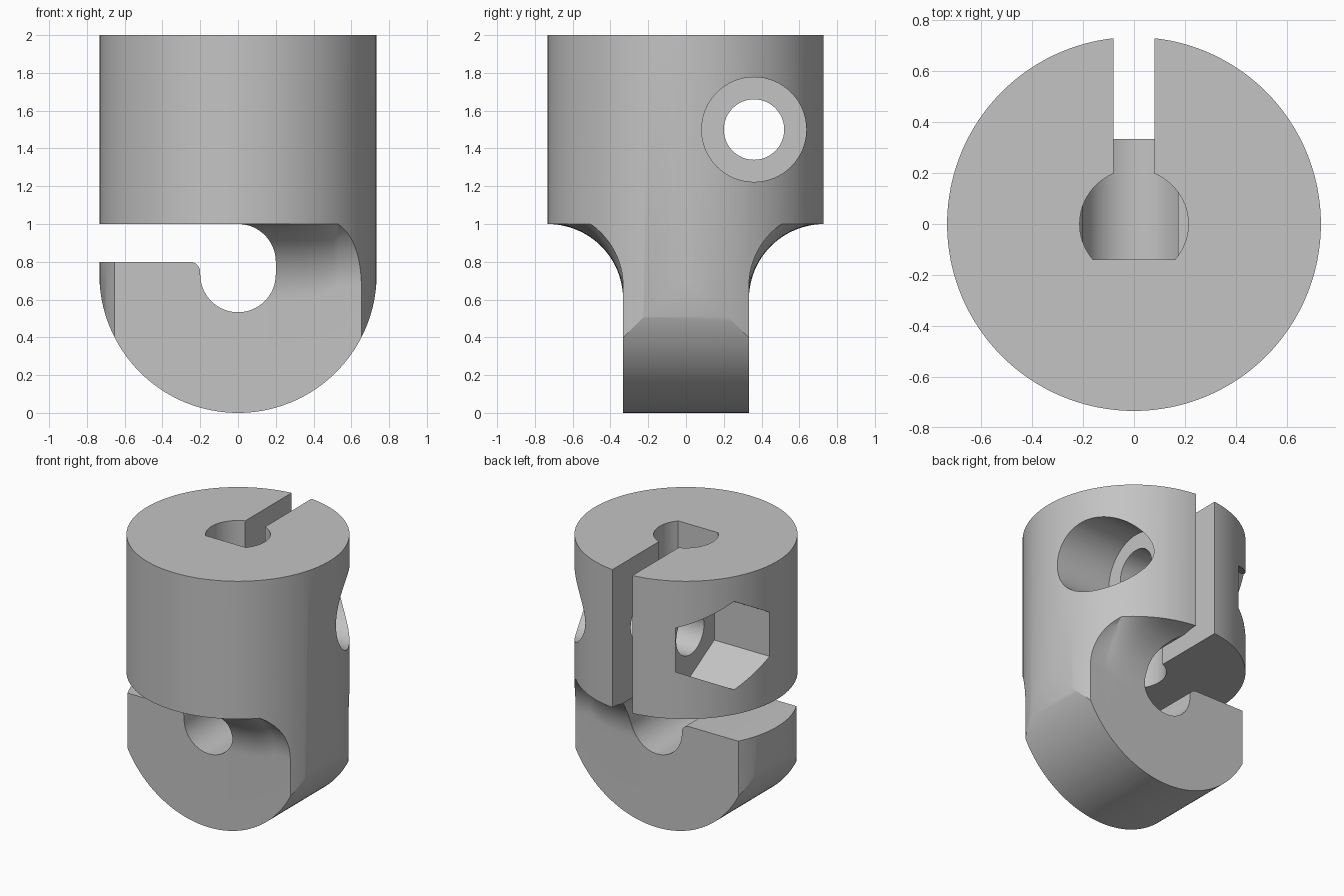
import bpy, bmesh, math
from mathutils import Vector

if "Cube" in bpy.data.objects:
    bpy.data.objects.remove(bpy.data.objects["Cube"], do_unlink=True)

R = 0.733        # body radius
HALF = 0.333     # half thickness of the hook
BLEND = 0.4      # radius between hook and body

grey = bpy.data.materials.new("plain grey")
grey.use_nodes = True
grey.diffuse_color = (0.55, 0.55, 0.55, 1)
grey.node_tree.nodes["Principled BSDF"].inputs["Base Color"].default_value = (0.55, 0.55, 0.55, 1)


def arc(cx, cy, r, a, b, n):
    """Points on an arc from angle a to b in degrees."""
    angles = [math.radians(a + (b - a) * i / n) for i in range(n + 1)]
    return [(cx + r * math.cos(t), cy + r * math.sin(t)) for t in angles]


def loft(name, rings):
    """Closed solid through rings with equal point counts."""
    bm = bmesh.new()
    loops = [[bm.verts.new(p) for p in ring] for ring in rings]
    n = len(loops[0])
    for a, b in zip(loops, loops[1:]):
        for i in range(n):
            j = (i + 1) % n
            bm.faces.new((a[i], a[j], b[j], b[i]))
    bm.faces.new(loops[0])
    bm.faces.new(loops[-1])
    bmesh.ops.recalc_face_normals(bm, faces=bm.faces)
    mesh = bpy.data.meshes.new(name)
    bm.to_mesh(mesh)
    bm.free()
    obj = bpy.data.objects.new(name, mesh)
    bpy.context.collection.objects.link(obj)
    return obj


def prism(name, profile, axis, lo, hi):
    """Extrude a 2D profile along x, y or z."""
    place = {"x": lambda u, v, w: Vector((w, u, v)),
             "y": lambda u, v, w: Vector((u, w, v)),
             "z": lambda u, v, w: Vector((u, v, w))}[axis]
    return loft(name, [[place(u, v, w) for u, v in profile] for w in (lo, hi)])


def box(x0, x1, y0, y1):
    return [(x0, y0), (x1, y0), (x1, y1), (x0, y1)]


def circle(cx, cy, r, n, start=0):
    return arc(cx, cy, r, start, start + 360, n)[:-1]


body = prism("clevis_body", circle(0, 0, R, 160), "z", 0, 2)
body.data.materials.append(grey)


def combine(cutter, operation="DIFFERENCE"):
    cutter.hide_render = True
    mod = body.modifiers.new("cut", "BOOLEAN")
    mod.operation = operation
    mod.solver = "EXACT"
    mod.object = cutter
    bpy.context.view_layer.objects.active = body
    bpy.ops.object.modifier_apply(modifier=mod.name)
    bpy.data.objects.remove(cutter, do_unlink=True)


# Round underside of the hook
r = R + 0.001
combine(prism("underside", arc(0, r, r, 180, 360, 80) + [(1, r), (1, 2.2), (-1, 2.2), (-1, r)],
              "y", -1, 1), "INTERSECT")

# Flat hook sides, blended into the body on the closed half
stations = [0.53 * i / 24 for i in range(25)] + [0.9]
for side, label in ((-1, "front"), (1, "back")):
    rings = []
    for x in stations:
        rim = math.sqrt(R * R - min(x, 0.53) ** 2)
        zc = 1 - math.sqrt(BLEND ** 2 - (R - rim) ** 2)
        section = arc(R, zc, BLEND, 180, 90, 24)
        section += [(1.2, zc + BLEND), (1.2, -0.2), (HALF, -0.2)]
        rings.append([Vector((x, side * y, z)) for y, z in section])
    combine(loft(label + "_blend", rings))
    y0, y1 = sorted((side * HALF, side * 1.3))
    combine(prism(label + "_flat", box(-1, 0.02, y0, y1), "z", -0.3, 0.9))

# Hook mouth and round seat
mouth = [(-1, 1), (-1, 0.8)] + arc(-0.255, 0.745, 0.055, 90, 0, 8)
mouth += arc(0, R, 0.2, 180, 360, 40) + arc(0, 0.8, 0.2, 0, 90, 20)
combine(prism("hook_mouth", mouth, "y", -1, 1))

# D-shaped bore and clamping slit
flat = math.degrees(math.asin(0.14 / 0.213))
combine(prism("bore", arc(0, 0, 0.213, -flat, 180 + flat, 56), "z", 0.9, 2.2))
combine(prism("slit", box(-0.08, 0.08, 0, 1), "z", 0.9, 2.2))

# Clamp screw hole, round head recess and hexagonal nut recess
combine(prism("screw_hole", circle(0.36, 1.5, 0.16, 48), "x", -1, 1))
combine(prism("head_recess", circle(0.36, 1.5, 0.277, 64), "x", 0.285, 1))
combine(prism("nut_recess", circle(0.36, 1.5, 0.32, 6, 90), "x", -1, -0.285))

# Smooth curved walls, sharp rims
bpy.ops.object.select_all(action="DESELECT")
body.select_set(True)
bpy.context.view_layer.objects.active = body
bpy.ops.object.shade_smooth_by_angle(angle=math.radians(25))
